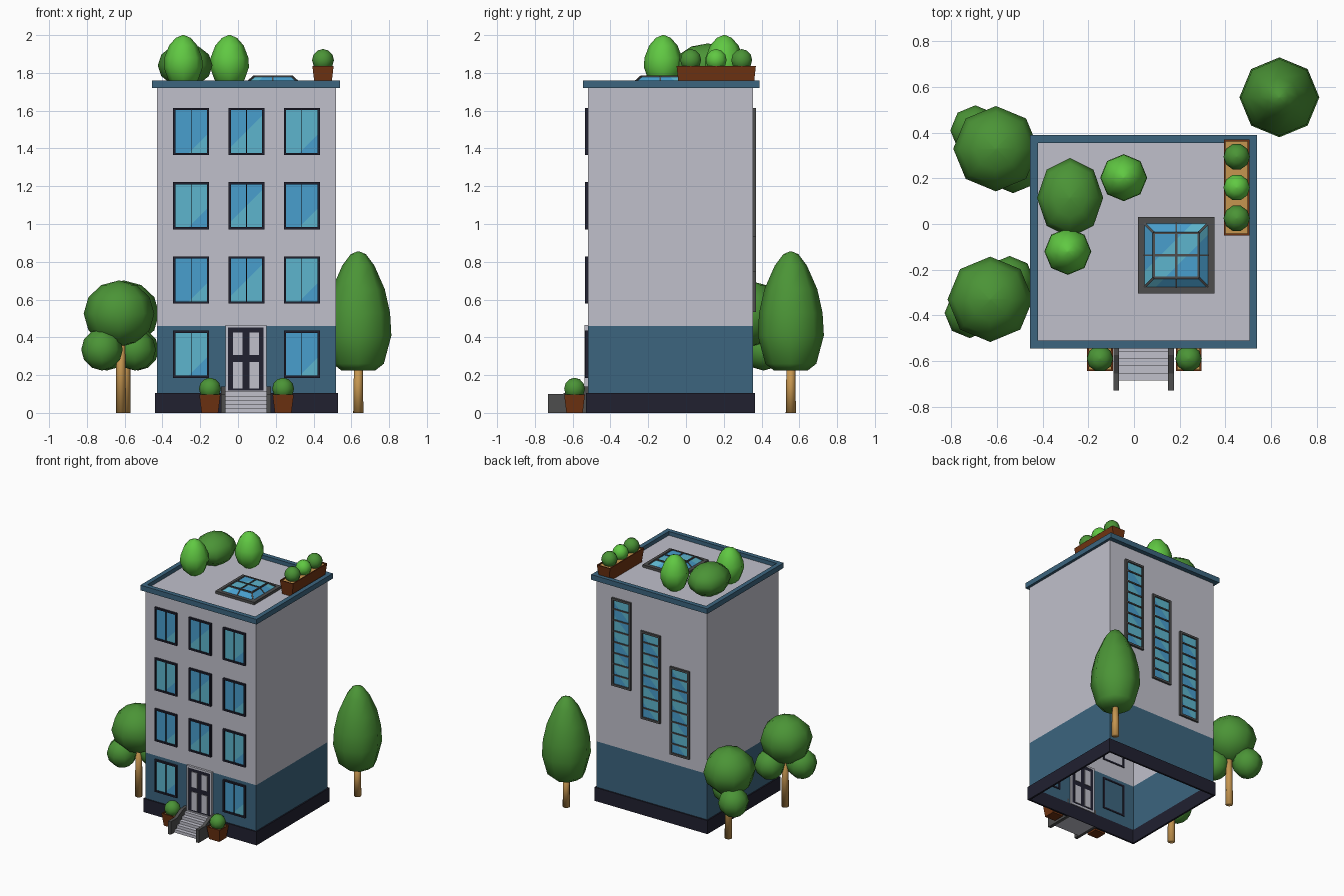
import bpy, bmesh, math
from mathutils import Vector

if "Cube" in bpy.data.objects:
    bpy.data.objects.remove(bpy.data.objects["Cube"])

def material(name, r, g, b):
    m = bpy.data.materials.new(name)
    m.diffuse_color = (r, g, b, 1)
    m.use_nodes = True
    m.node_tree.nodes["Principled BSDF"].inputs["Base Color"].default_value = m.diffuse_color
    return m

GREY = material("light grey", 0.53, 0.53, 0.60)
BLUE = material("slate blue", 0.045, 0.130, 0.212)
NAVY = material("dark navy", 0.015, 0.015, 0.030)
IRON = material("dark grey", 0.075, 0.075, 0.075)
GLASS = material("blue glass", 0.065, 0.342, 0.61)
PALE = material("pale glass", 0.11, 0.462, 0.61)
LEAF = material("dark leaf", 0.07, 0.296, 0.037)
LIGHT = material("light leaf", 0.117, 0.578, 0.055)
POT = material("brown pot", 0.162, 0.034, 0.006)
WOOD = material("tan wood", 0.565, 0.305, 0.08)

def make(name, bm, mats, smooth=False, recalc=True):
    if recalc:
        bmesh.ops.recalc_face_normals(bm, faces=bm.faces)
    for f in bm.faces:
        f.smooth = smooth
    me = bpy.data.meshes.new(name)
    bm.to_mesh(me)
    bm.free()
    for m in mats:
        me.materials.append(m)
    ob = bpy.data.objects.new(name, me)
    bpy.context.collection.objects.link(ob)
    return ob

def loft(bm, rings, caps=(True, True)):
    """Skin a list of equal-length point rings."""
    vs = [[bm.verts.new(p) for p in r] for r in rings]
    n = len(rings[0])
    for a, b in zip(vs, vs[1:]):
        for i in range(n):
            j = (i + 1) % n
            bm.faces.new((a[i], a[j], b[j], b[i]))
    if caps[0]:
        bm.faces.new(vs[0][::-1])
    if caps[1]:
        bm.faces.new(vs[-1])

def rect(x0, x1, y0, y1, z):
    return [(x0, y0, z), (x1, y0, z), (x1, y1, z), (x0, y1, z)]

def box(bm, x0, x1, y0, y1, z0, z1):
    loft(bm, [rect(x0, x1, y0, y1, z0), rect(x0, x1, y0, y1, z1)])

def ring(bm, x0, x1, y0, y1, z0, z1, w):
    """Flat rectangular collar of width w."""
    o = [rect(x0, x1, y0, y1, z) for z in (z0, z1)]
    i = [rect(x0 + w, x1 - w, y0 + w, y1 - w, z) for z in (z1, z0)]
    loft(bm, o + i + [o[0]], (False, False))
    bmesh.ops.remove_doubles(bm, verts=bm.verts, dist=1e-5)

def bar(bm, p, q, w):
    p, q = Vector(p), Vector(q)
    d = (q - p).normalized()
    s = d.cross(Vector((0, 0, 1))).normalized() * w
    u = s.cross(d).normalized() * w
    loft(bm, [[c + s + u, c - s + u, c - s - u, c + s - u] for c in (p, q)])

def lathe(name, x, y, profile, mat, sx=1, sy=1, n=8):
    bm = bmesh.new()
    loft(bm, [[(x + sx * r * math.cos(k * math.tau / n), y + sy * r * math.sin(k * math.tau / n), z)
               for k in range(n)] for r, z in profile])
    make(name, bm, [mat], True)

def ball(name, x, y, z, r, rz, mat, sy=1, power=1.0, n=8):
    """Low-poly ball; power above 1 pulls the widest part lower (egg)."""
    prof = []
    for k in range(7):
        t = math.pi * (k / 6) ** power
        prof.append((max(r * math.sin(math.pi * k / 6), r * 0.03),
                     z - rz * math.cos(math.pi * (k / 6) ** (1 / power))))
    lathe(name, x, y, prof, mat, 1, sy, n)

# --- building shell: walls coloured by height, open underneath
X0, X1, Y0, Y1 = -0.43, 0.52, -0.52, 0.355
bm = bmesh.new()
loft(bm, [rect(X0, X1, Y0, Y1, z) for z in (0.0, 0.46, 1.73)], (False, True))
for f in bm.faces:
    f.material_index = 1 if f.calc_center_median().z < 0.46 else 0
make("walls", bm, [GREY, BLUE], recalc=False)
bm = bmesh.new()
ring(bm, X0 - 0.01, X1 + 0.01, Y0 - 0.01, Y1 + 0.01, 0, 0.105, 0.014)
make("plinth", bm, [NAVY])
bm = bmesh.new()
ring(bm, -0.455, 0.54, -0.545, 0.39, 1.72, 1.76, 0.035)
make("parapet", bm, [BLUE])

def upright_frame(bm, x0, x1, y0, y1, z0, z1, w):
    box(bm, x0, x0 + w, y0, y1, z0, z1)
    box(bm, x1 - w, x1, y0, y1, z0, z1)
    box(bm, x0 + w, x1 - w, y0, y1, z0, z0 + w)
    box(bm, x0 + w, x1 - w, y0, y1, z1 - w, z1)

def glass(name, x0, x1, y, z0, z1, cuts, swap=False):
    """Pane with diagonal reflections; colour alternates at each cut of x - z."""
    bm = bmesh.new()
    pts = [(x0, y, z0), (x1, y, z0), (x1, y, z1), (x0, y, z1)]
    bm.faces.new([bm.verts.new(p) for p in (pts if y < 0 else pts[::-1])])
    for c in cuts:
        bmesh.ops.bisect_plane(bm, geom=bm.verts[:] + bm.edges[:] + bm.faces[:],
                               plane_co=(c, y, 0), plane_no=(1, 0, -1))
    for f in bm.faces:
        m = f.calc_center_median()
        f.material_index = (sum(m.x - m.z > c for c in cuts) + swap) % 2
    make(name, bm, [GLASS, PALE], recalc=False)

# --- front windows
CX = 0.045
for row in range(4):
    zc = 0.31 + row * 0.3933
    for col in range(3):
        if row == 0 and col == 1:
            continue
        x = CX + (col - 1) * 0.293
        bm = bmesh.new()
        upright_frame(bm, x - 0.095, x + 0.095, -0.535, -0.515, zc - 0.125, zc + 0.125, 0.012)
        box(bm, x - 0.0015, x + 0.0015, -0.533, -0.522, zc - 0.113, zc + 0.113)
        make("window_frame", bm, [NAVY])
        off = 0.0 if col == 1 else 0.1
        glass("window_glass", x - 0.085, x + 0.085, -0.525, zc - 0.115, zc + 0.115,
              [x - zc + off], swap=(row + (col == 2)) % 2 == 0 and col != 1)

# --- tall stepped stair windows at the back
for x, top in ((0.30, 1.615), (0.05, 1.425), (-0.20, 1.215)):
    bm = bmesh.new()
    z0 = top - 0.68
    upright_frame(bm, x - 0.083, x + 0.083, 0.35, 0.37, z0, top, 0.016)
    for k in range(1, 8):
        z = z0 + k * 0.68 / 8
        box(bm, x - 0.07, x + 0.07, 0.35, 0.367, z - 0.005, z + 0.005)
    make("stair_window_frame", bm, [IRON])
    glass("stair_window_glass", x - 0.07, x + 0.07, 0.36, z0 + 0.01, top - 0.01,
          [x - top + d for d in (0.1, 0.2, 0.36, 0.46, 0.62)], True)

# --- double door with raised panels
bm = bmesh.new()
upright_frame(bm, -0.066, 0.15, -0.537, -0.51, 0.105, 0.465, 0.014)
make("door_surround", bm, [GREY])
bm = bmesh.new()
box(bm, -0.052, 0.136, -0.53, -0.512, 0.115, 0.451)
make("door", bm, [NAVY])
bm = bmesh.new()
for s in (-1, 1):
    for za, zb in ((0.13, 0.27), (0.307, 0.425)):
        xc = CX - 0.003 + s * 0.043
        box(bm, xc - 0.025, xc + 0.025, -0.535, -0.508, za, zb)
make("door_panels", bm, [GREY])

# --- entrance steps and side walls
bm = bmesh.new()
for k in range(5):
    box(bm, -0.065, 0.15, -0.685 + k * 0.031, -0.52, k * 0.0225, (k + 1) * 0.0225)
make("steps", bm, [GREY])
side = [(-0.73, 0), (-0.52, 0), (-0.52, 0.14), (-0.575, 0.14), (-0.655, 0.10), (-0.73, 0.10)]
for x in (-0.09, 0.15):
    bm = bmesh.new()
    loft(bm, [[(x + d, y, z) for y, z in side] for d in (0, 0.025)])
    make("step_side_wall", bm, [IRON])

# --- planters: tapered box with rim and soil
def planter(x, y, hx, hy, z0, z1):
    bm = bmesh.new()
    t, r = 0.012, 0.008
    R = lambda d, z: rect(x - hx + d, x + hx - d, y - hy + d, y + hy - d, z)
    loft(bm, [R(t, z0), R(0, z1), R(r, z1), R(r, z1 - 0.008)])
    for f in bm.faces:
        c = f.calc_center_median()
        f.material_index = int(len(f.verts) == 4 and abs(c.x - x) < 1e-4 and abs(c.y - y) < 1e-4 and c.z > z0 + 0.01)
    make("planter", bm, [POT, WOOD])

for s in (-1, 1):
    planter(CX + s * 0.194, -0.59, 0.056, 0.055, 0, 0.097)
    ball("pot_bush", CX + s * 0.194, -0.59, 0.128, 0.058, 0.058, LEAF, n=10)
planter(0.45, 0.16, 0.056, 0.21, 1.73, 1.837)
for y, m in ((0.025, LEAF), (0.16, LIGHT), (0.295, LEAF)):
    ball("planter_bush", 0.45, y, 1.868, 0.058, 0.058, m, n=10)

# --- skylight: collar, glass frustum and glazing bars
sx, sy, zb, zt = 0.185, -0.137, 1.745, 1.782
bm = bmesh.new()
ring(bm, sx - 0.167, sx + 0.167, sy - 0.167, sy + 0.167, 1.725, 1.75, 0.028)
for i, j in ((-1, -1), (1, -1), (1, 1), (-1, 1)):
    a, b = (sx + 0.098 * i, sy + 0.098 * j, zt), (sx - 0.098 * j, sy + 0.098 * i, zt)
    bar(bm, (sx + 0.14 * i, sy + 0.14 * j, zb), a, 0.005)
    bar(bm, a, b, 0.005)
for i, j in ((1, 0), (-1, 0), (0, 1), (0, -1)):
    e = (sx + 0.098 * i, sy + 0.098 * j, zt)
    bar(bm, (sx + 0.14 * i, sy + 0.14 * j, zb), e, 0.004)
    bar(bm, e, (sx, sy, zt), 0.005)
make("skylight_frame", bm, [IRON])
bm = bmesh.new()
loft(bm, [rect(sx - h, sx + h, sy - h, sy + h, z) for h, z in ((0.142, zb), (0.098, zt))], (False, True))
for d in (-0.07, 0.05):
    bmesh.ops.bisect_plane(bm, geom=bm.verts[:] + bm.edges[:] + bm.faces[:],
                           plane_co=(sx + d, sy, 0), plane_no=(1, -1, 0))
for f in bm.faces:
    c = f.calc_center_median()
    d = (c.x - sx) - (c.y - sy)
    f.material_index = int(-0.07 < d < 0.05)
make("skylight_glass", bm, [GLASS, PALE], recalc=False)

# --- roof garden bushes
ball("roof_bush_dark", -0.28, 0.115, 1.84, 0.145, 0.115, LEAF, sy=1.2)
egg = [(0.04, 1.73), (0.08, 1.765), (0.103, 1.83), (0.10, 1.88), (0.075, 1.945), (0.04, 1.985), (0.005, 2.0)]
lathe("roof_bush_front", -0.29, -0.12, egg, LIGHT)
lathe("roof_bush_back", -0.045, 0.203, egg, LIGHT)

# --- trees
def trunk(x, y, top):
    lathe("tree_trunk", x, y, [(0.027, 0), (0.023, top)], WOOD)

trunk(0.637, 0.555, 0.26)
lathe("tall_tree_crown", 0.637, 0.555,
      [(0.09, 0.225), (0.135, 0.26), (0.175, 0.41), (0.168, 0.53), (0.14, 0.655),
       (0.085, 0.78), (0.04, 0.84), (0.005, 0.855)], LEAF)
for x, y, lobes in ((-0.605, 0.33, ((-0.09, 0.08), (0.075, -0.085))),
                    (-0.63, -0.33, ((-0.09, -0.06), (0.085, 0.08)))):
    trunk(x + 0.01, y, 0.42)
    ball("round_tree_crown", x, y, 0.525, 0.187, 0.175, LEAF)
    for dx, dy in lobes:
        ball("round_tree_lobe", x + dx, y + dy, 0.335, 0.11, 0.11, LEAF)
